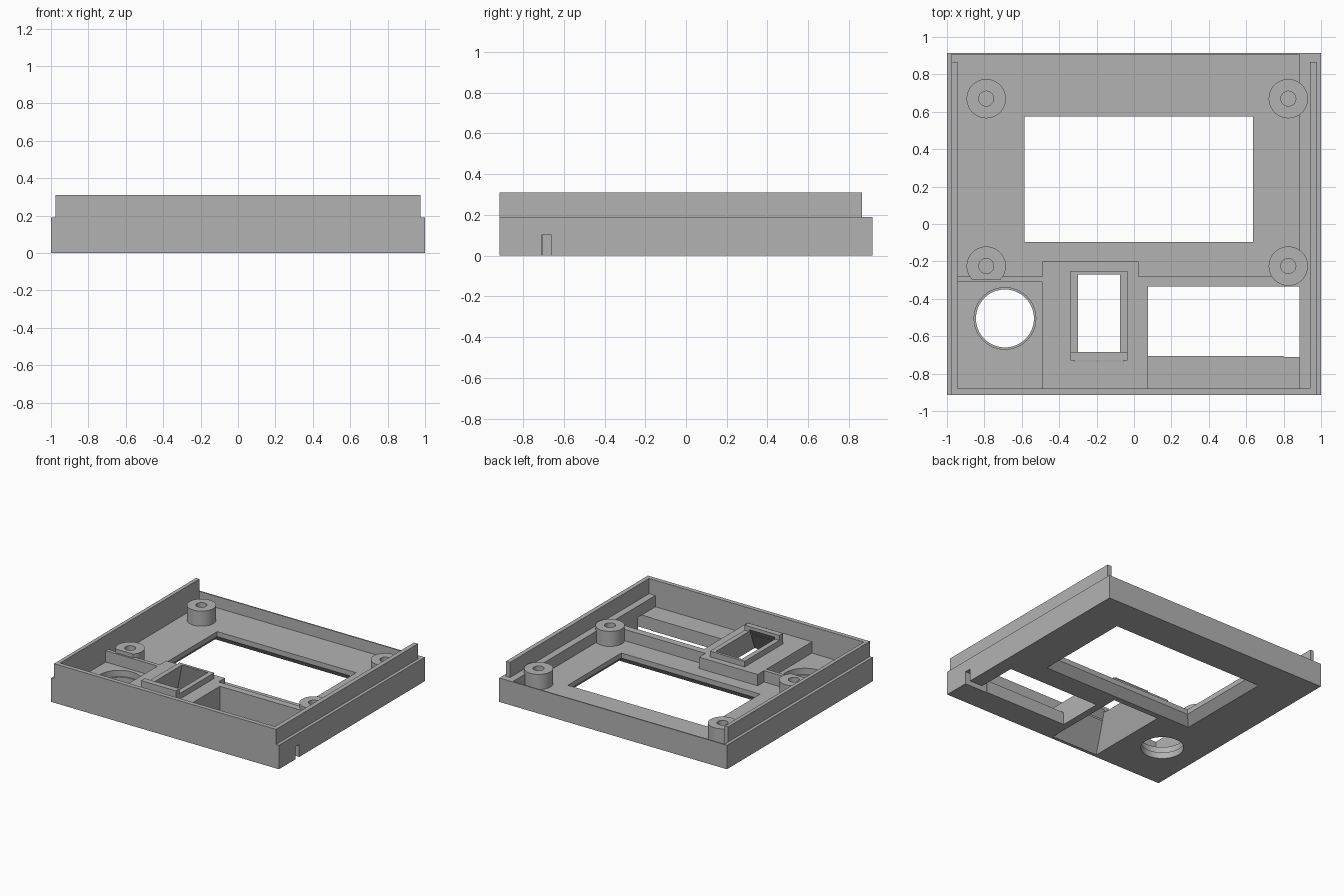
import bpy, bmesh, math

cube = bpy.data.objects.get("Cube")
if cube:
    bpy.data.objects.remove(cube, do_unlink=True)

grey = bpy.data.materials.new("plain grey")
grey.use_nodes = True
COLOUR = (0.45, 0.45, 0.45, 1)
grey.diffuse_color = COLOUR
grey.node_tree.nodes["Principled BSDF"].inputs["Base Color"].default_value = COLOUR


def loft(name, layers):
    """Solid through matching outlines; layers = [(outline, z), ...] from the bottom up."""
    bm = bmesh.new()
    rings = [[bm.verts.new((x, y, z)) for x, y in outline] for outline, z in layers]
    n = len(rings[0])
    bm.faces.new(rings[0][::-1])
    bm.faces.new(rings[-1])
    for low, high in zip(rings, rings[1:]):
        for i in range(n):
            j = (i + 1) % n
            bm.faces.new((low[i], low[j], high[j], high[i]))
    bmesh.ops.recalc_face_normals(bm, faces=bm.faces)
    mesh = bpy.data.meshes.new(name)
    bm.to_mesh(mesh)
    bm.free()
    mesh.materials.append(grey)
    obj = bpy.data.objects.new(name, mesh)
    bpy.context.collection.objects.link(obj)
    return obj


def rect(x0, x1, y0, y1):
    return [(x0, y0), (x1, y0), (x1, y1), (x0, y1)]


def circle(x, y, r, n=48):
    return [(x + r * math.cos(2 * math.pi * i / n), y + r * math.sin(2 * math.pi * i / n))
            for i in range(n)]


def box(name, x0, x1, y0, y1, z0, z1):
    outline = rect(x0, x1, y0, y1)
    return loft(name, [(outline, z0), (outline, z1)])


def cut(obj, *cutters):
    for cutter in cutters:
        cutter.hide_render = True
        mod = obj.modifiers.new("cut", "BOOLEAN")
        mod.operation = "DIFFERENCE"
        mod.solver = "EXACT"
        mod.object = cutter
        bpy.context.view_layer.objects.active = obj
        bpy.ops.object.modifier_apply(modifier=mod.name)


def smooth(obj):
    bpy.ops.object.select_all(action="DESELECT")
    obj.select_set(True)
    bpy.context.view_layer.objects.active = obj
    bpy.ops.object.shade_smooth_by_angle(angle=math.radians(30))


FLOOR, RIM, LIP = 0.10, 0.19, 0.31
FRONT, FRONT_IN = -0.915, -0.88
helpers = []

# Cutter for the switch funnel, shared by tray, platform and frame
wide, narrow = rect(-0.39, 0.02, -0.89, -0.2), rect(-0.295, -0.08, -0.685, -0.275)
funnel = loft("funnel_cutter", [(wide, -0.1), (wide, 0), (narrow, 0.25), (narrow, 0.5)])
helpers.append(funnel)

# Tray: floor and low outer walls
tray = box("tray", -1, 1, FRONT, -FRONT, 0, RIM)
cavity = box("cavity_cutter", -0.975, 0.885, FRONT_IN, 0.905, FLOOR, 0.5)

# Screen window, flared at the underside
flare, window = rect(-0.645, 0.695, -0.155, 0.635), rect(-0.585, 0.635, -0.095, 0.575)
screen = loft("screen_cutter", [(flare, -0.1), (flare, 0), (window, 0.06), (window, 0.5)])

# Stepped round hole, connector opening and cable notch
small, large = circle(-0.69, -0.505, 0.155), circle(-0.69, -0.505, 0.165)
round_hole = loft("round_hole_cutter", [(small, -0.1), (small, 0.05), (large, 0.05), (large, 0.5)])
opening = box("opening_cutter", 0.075, 0.885, -0.705, -0.335, -0.1, 0.5)
notch = box("notch_cutter", 0.8, 1.1, -0.71, -0.66, -0.1, FLOOR)
tray_cutters = [cavity, screen, round_hole, opening, notch]
cut(tray, *tray_cutters, funnel)
smooth(tray)
helpers += tray_cutters

# Raised lip on three sides
box("front_lip", -0.975, 0.975, FRONT, FRONT_IN, RIM, LIP)
box("right_lip", -0.975, -0.945, FRONT_IN, 0.865, FLOOR, LIP)
box("left_lip", 0.94, 0.975, FRONT_IN, 0.865, RIM, LIP)

# Switch platform with the divider running to the left wall
outline = [(-0.49, FRONT_IN), (0.075, FRONT_IN), (0.075, -0.335), (0.885, -0.335),
           (0.885, -0.28), (0.025, -0.28), (0.025, -0.2), (-0.49, -0.2)]
platform = loft("switch_platform", [(outline, FLOOR), (outline, RIM)])
cut(platform, funnel)

# Thin divider beside the round hole
box("right_divider", -0.945, -0.49, -0.31, -0.28, FLOOR, RIM)

# Frame around the switch hole, with a taller front bar
frame = box("switch_frame", -0.34, -0.035, -0.685, -0.25, RIM, 0.235)
bar = box("switch_frame_bar", -0.34, -0.035, -0.73, -0.685, RIM, 0.275)
cut(frame, funnel)
cut(bar, funnel)

# Screw bosses
clip = box("boss_clip_cutter", -1, -0.5, -0.5, -0.297, 0, 0.5)
helpers.append(clip)
for side, x in (("right", -0.79), ("left", 0.825)):
    for end, y in (("front", -0.225), ("back", 0.67)):
        disc, bore = circle(x, y, 0.105), circle(x, y, 0.04)
        boss = loft(f"{end}_{side}_boss", [(disc, FLOOR), (disc, 0.22)])
        hole = loft("bore_cutter", [(bore, 0), (bore, 0.5)])
        cut(boss, hole)
        helpers.append(hole)
        if (side, end) == ("right", "front"):
            cut(boss, clip)
        smooth(boss)

# Remove the used cutters
for helper in helpers:
    bpy.data.objects.remove(helper, do_unlink=True)
